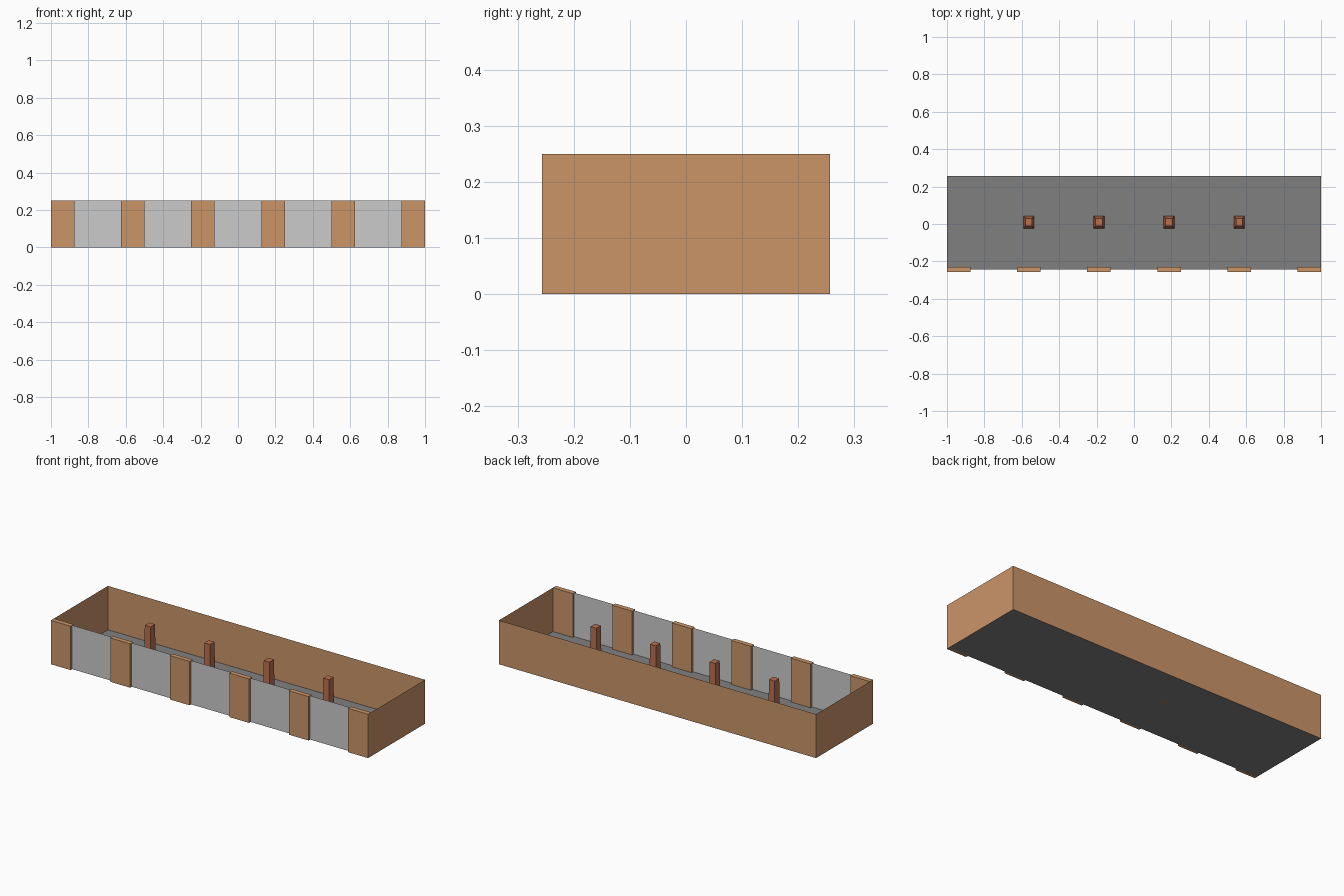
import bpy, bmesh

if "Cube" in bpy.data.objects:
    bpy.data.objects.remove(bpy.data.objects["Cube"])


def srgb(hexcol):
    vals = [int(hexcol[i:i + 2], 16) / 255 for i in (0, 2, 4)]
    return [v / 12.92 if v <= 0.04045 else ((v + 0.055) / 1.055) ** 2.4 for v in vals]


def material(name, hexcol):
    m = bpy.data.materials.new(name)
    m.diffuse_color = (*srgb(hexcol), 1)
    m.use_nodes = True
    m.node_tree.nodes["Principled BSDF"].inputs["Base Color"].default_value = m.diffuse_color
    return m


TAN = material("tan_wall", "CC9569")
LIGHT = material("light_grey_panel", "CBCBCB")
DARK = material("dark_grey_floor", "808080")
BROWN = material("brown_post", "B87050")


def finish(name, bm, mat):
    me = bpy.data.meshes.new(name)
    bm.to_mesh(me)
    bm.free()
    me.materials.append(mat)
    ob = bpy.data.objects.new(name, me)
    bpy.context.collection.objects.link(ob)
    return ob


def sheet(name, corners, mat):
    bm = bmesh.new()
    bm.faces.new([bm.verts.new(c) for c in corners])
    return finish(name, bm, mat)


def stack(name, cx, cy, rings, mat):
    """Solid through rectangular rings (width, depth, z), capped at both ends."""
    bm = bmesh.new()
    loops = [[bm.verts.new((cx + sx * w / 2, cy + sy * d / 2, z))
              for sx, sy in ((-1, -1), (1, -1), (1, 1), (-1, 1))] for w, d, z in rings]
    for a, b in zip(loops, loops[1:]):
        for i in range(4):
            j = (i + 1) % 4
            bm.faces.new((a[i], a[j], b[j], b[i]))
    bm.faces.new(loops[0][::-1])
    bm.faces.new(loops[-1])
    return finish(name, bm, mat)


H, BACK, FRONT = 0.25, 0.257, -0.243

# Floor, thin back wall and side walls
sheet("floor", [(-1, FRONT, 0), (1, FRONT, 0), (1, BACK, 0), (-1, BACK, 0)], DARK)
sheet("back_wall", [(1, BACK, 0), (-1, BACK, 0), (-1, BACK, H), (1, BACK, H)], TAN)
sheet("right_wall", [(1, FRONT, 0), (1, BACK, 0), (1, BACK, H), (1, FRONT, H)], TAN)
sheet("left_wall", [(-1, BACK, 0), (-1, FRONT, 0), (-1, FRONT, H), (-1, BACK, H)], TAN)

# Front pillars with grey panels between them
for i in range(6):
    x = -0.9375 + 0.375 * i
    stack("front_pillar", x, -0.2435, [(0.125, 0.027, 0), (0.125, 0.027, H)], TAN)
    if i < 5:
        a, b = x + 0.0625, x + 0.3125
        sheet("front_panel", [(a, FRONT, 0), (b, FRONT, 0), (b, FRONT, H), (a, FRONT, H)], LIGHT)

# Interior posts on flared bases
for i in range(4):
    stack("interior_post", -0.5625 + 0.375 * i, 0.01,
          [(0.057, 0.068, 0), (0.04, 0.046, 0.07), (0.036, 0.04, 0.24)], BROWN)
